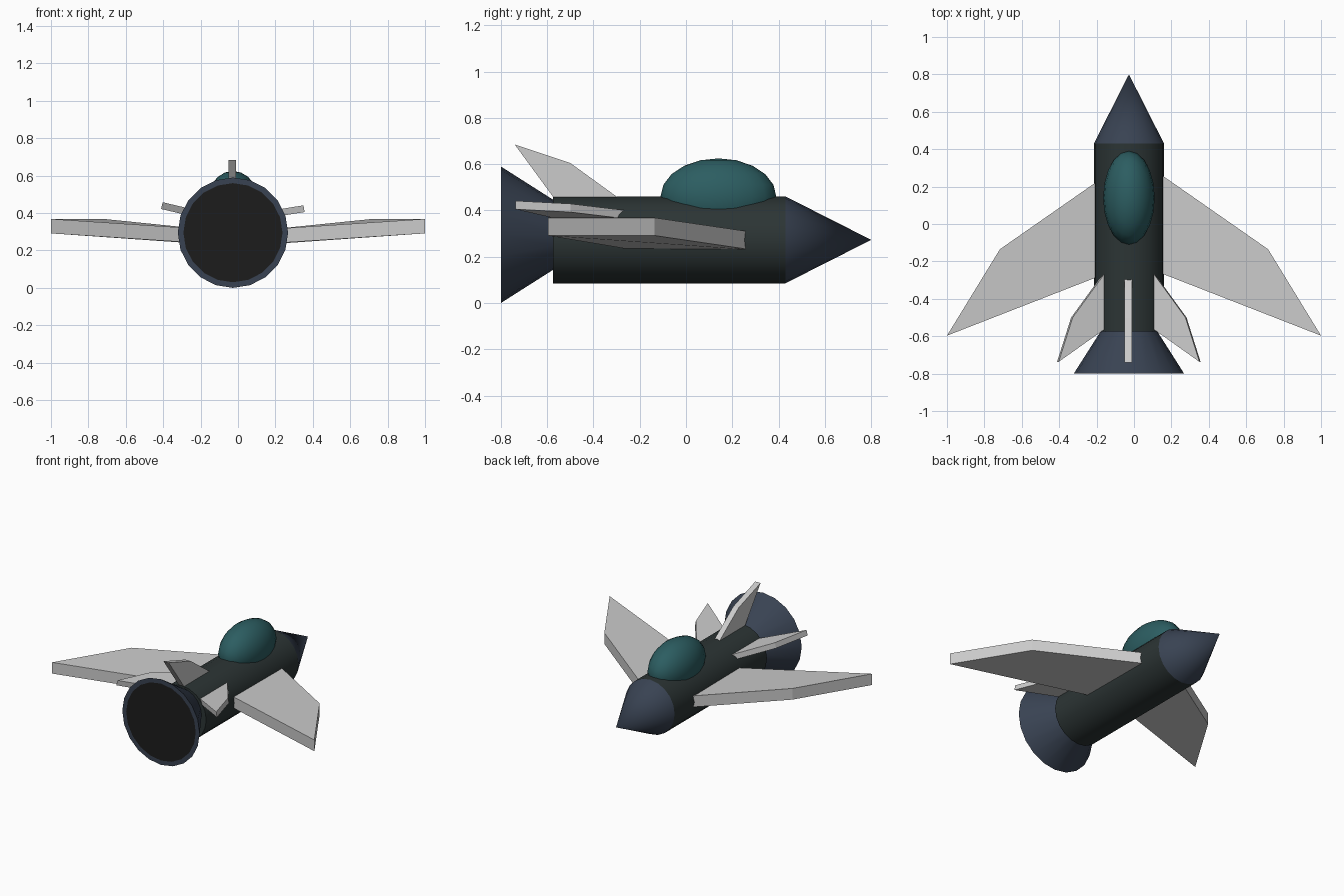
import bpy, bmesh
from math import sin, cos, pi, radians
from mathutils import Matrix, Vector

if "Cube" in bpy.data.objects:
    bpy.data.objects.remove(bpy.data.objects["Cube"])

CX = -0.027   # fuselage axis offset
SIDES = 20


def material(name, rgb):
    m = bpy.data.materials.new(name)
    m.diffuse_color = (*rgb, 1)
    m.use_nodes = True
    m.node_tree.nodes["Principled BSDF"].inputs["Base Color"].default_value = m.diffuse_color
    return m


def finish(bm, name, mats=(), smooth=False):
    bmesh.ops.recalc_face_normals(bm, faces=bm.faces)
    me = bpy.data.meshes.new(name)
    bm.to_mesh(me)
    bm.free()
    ob = bpy.data.objects.new(name, me)
    bpy.context.collection.objects.link(ob)
    for m in mats:
        me.materials.append(m)
    if smooth:
        bpy.ops.object.select_all(action='DESELECT')
        ob.select_set(True)
        bpy.context.view_layer.objects.active = ob
        bpy.ops.object.shade_smooth_by_angle(angle=radians(40))
    return ob


def lathe(name, profile, z, mats, dark_from=None):
    """Revolve (radius, y) points around the y axis; radius 0 is a pole."""
    bm = bmesh.new()
    rings = []
    for r, y in profile:
        n = SIDES if r else 1
        rings.append([bm.verts.new((CX + r * cos(2 * pi * i / SIDES), y,
                                    z + r * sin(2 * pi * i / SIDES))) for i in range(n)])
    for k, (a, b) in enumerate(zip(rings, rings[1:])):
        for i in range(SIDES):
            j = (i + 1) % SIDES
            ids = [a[i % len(a)], a[j % len(a)], b[j % len(b)], b[i % len(b)]]
            f = bm.faces.new(list(dict.fromkeys(ids)))
            if dark_from is not None and k >= dark_from:
                f.material_index = 1
    return finish(bm, name, mats, True)


def plate(name, points, thickness):
    """Flat panel: outline points extruded both ways along the thickness vector."""
    bm = bmesh.new()
    t = Vector(thickness) / 2
    lo = [bm.verts.new(Vector(p) - t) for p in points]
    hi = [bm.verts.new(Vector(p) + t) for p in points]
    bm.faces.new(lo)
    bm.faces.new(hi)
    n = len(points)
    for i in range(n):
        j = (i + 1) % n
        bm.faces.new((lo[i], lo[j], hi[j], hi[i]))
    return finish(bm, name)


hull = material("hull_black", (0.025, 0.035, 0.035))
blue = material("dark_blue", (0.04, 0.055, 0.085))
black = material("exhaust_black", (0.012, 0.012, 0.012))
teal = material("canopy_teal", (0.025, 0.11, 0.12))

# Fuselage, nose and exhaust nozzle
lathe("fuselage", [(0, -0.575), (0.1875, -0.575), (0.1875, 0.43), (0, 0.43)], 0.273, [hull])
lathe("nose_cone", [(0, 0.43), (0.1875, 0.43), (0, 0.80)], 0.273, [blue])
lathe("exhaust_nozzle", [(0, -0.575), (0.152, -0.575), (0.295, -0.80),
                         (0.265, -0.80), (0, -0.80)], 0.295, [blue, black], dark_from=3)

# Canopy bubble
bm = bmesh.new()
bmesh.ops.create_uvsphere(bm, u_segments=SIDES, v_segments=10, radius=1,
                          matrix=Matrix.Translation((CX, 0.14, 0.46))
                          @ Matrix.Diagonal((0.138, 0.25, 0.165, 1)))
finish(bm, "canopy", [teal], True)

for side, s in (("left", -1), ("right", 1)):
    # Swept main wing
    plate(side + "_wing", [(s * 0.10, 0.295, 0.267), (s * 0.717, -0.135, 0.33),
                           (s * 1.0, -0.597, 0.33), (s * 0.10, -0.246, 0.271)],
          (0, 0, 0.077))
    # Tail fin angled slightly upward
    rise = 0.165 if s > 0 else 0.235
    outline = [(0.10, -0.218), (0.305, -0.50), (0.38, -0.737), (0.10, -0.538)]
    plate(side + "_tail_fin",
          [(CX + s * d, y, 0.385 + rise * (d - 0.147)) for d, y in outline],
          (-s * 0.036 * rise, 0, 0.036))

# Upright tail fin
plate("upper_tail_fin", [(CX - 0.003, y, z) for y, z in
                         ((-0.217, 0.40), (-0.50, 0.605), (-0.74, 0.685), (-0.531, 0.40))],
      (0.04, 0, 0))
